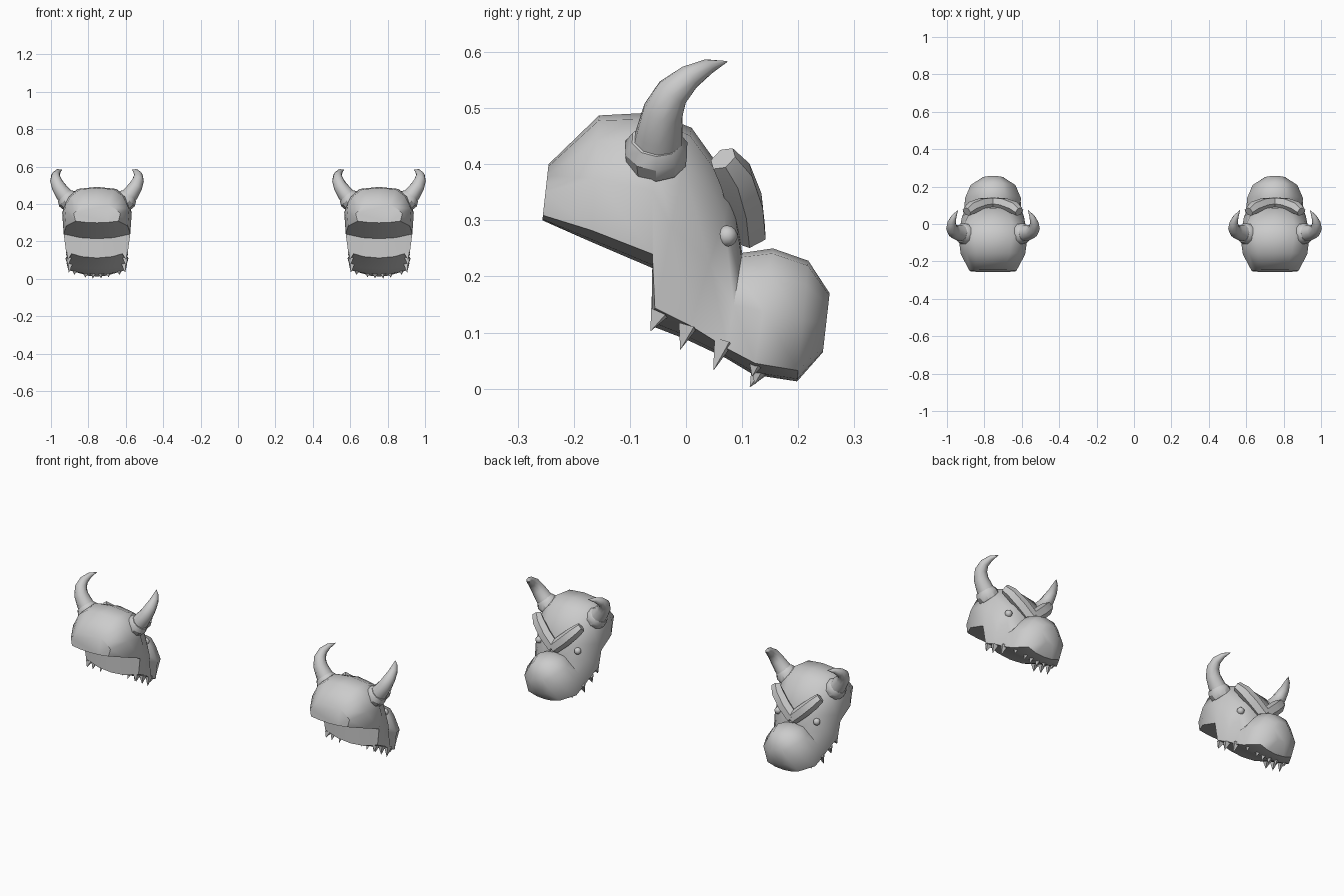
import bpy, bmesh, math
from mathutils import Vector

if "Cube" in bpy.data.objects:
    bpy.data.objects.remove(bpy.data.objects["Cube"])


def finish(name, bm, cx, angle):
    bmesh.ops.remove_doubles(bm, verts=bm.verts, dist=0.0004)
    bmesh.ops.recalc_face_normals(bm, faces=bm.faces)
    me = bpy.data.meshes.new(name)
    bm.to_mesh(me)
    bm.free()
    ob = bpy.data.objects.new(name, me)
    ob.location.x = cx
    bpy.context.collection.objects.link(ob)
    bpy.ops.object.select_all(action='DESELECT')
    ob.select_set(True)
    bpy.context.view_layer.objects.active = ob
    bpy.ops.object.shade_smooth_by_angle(angle=math.radians(angle))
    return ob


def loft(bm, rings):
    vs = [[bm.verts.new(p) for p in r] for r in rings]
    n = len(vs[0])
    for a, b in zip(vs, vs[1:]):
        for i in range(n):
            j = (i + 1) % n
            bm.faces.new((a[i], a[j], b[j], b[i]))
    bm.faces.new(vs[0])
    bm.faces.new(vs[-1])


def tube(bm, path, radii, n, side=1):
    pts = [Vector((p[0] * side, p[1], p[2])) for p in path]
    rings = []
    for k, p in enumerate(pts):
        t = pts[min(k + 1, len(pts) - 1)] - pts[max(k - 1, 0)]
        q = Vector((0, 0, 1)).rotation_difference(t.normalized())
        rings.append([p + q @ Vector((radii[k] * math.cos(a), radii[k] * math.sin(a), 0))
                      for a in (2 * math.pi * i / n for i in range(n))])
    loft(bm, rings)


# head sections from back of skull to muzzle tip:
# top y, top z, bottom y, bottom z, upper / middle / lower half width
SECTIONS = [
    (-.245, .400, -.256, .300, .100, .125, .115),
    (-.155, .487, -.170, .262, .150, .172, .165),
    (-.060, .492, -.060, .215, .172, .186, .178),
    (.010, .465, -.062, .112, .168, .178, .165),
    (.085, .360, .000, .088, .130, .165, .160),
    (.100, .242, .070, .055, .090, .140, .153),
    (.155, .250, .120, .025, .110, .150, .148),
    (.218, .228, .198, .013, .090, .120, .100),
    (.256, .170, .244, .065, .045, .055, .045),
]


def section(ty, tz, by, bz, wt, wm, wb):
    half = [(0, 0), (.6 * wt, .04), (.93 * wt, .2), (wm, .5), (wb, .91), (.5 * wb, .98), (0, 1)]
    loop = half + [(-x, t) for x, t in half[-2:0:-1]]
    return [(x, ty + (by - ty) * t, tz + (bz - tz) * t) for x, t in loop]


HORN = [(.150, -.052, .418), (.180, -.047, .455), (.206, -.041, .493), (.220, -.024, .528),
        (.221, .006, .555), (.208, .040, .574), (.188, .073, .583)]
HORN_R = [.048, .043, .037, .031, .023, .014, .001]
COLLAR = [(.140, -.053, .408), (.160, -.053, .428), (.174, -.052, .444)]
BROW = [(0, .112, .276), (.060, .105, .330), (.112, .088, .380), (.140, .066, .410)]
BROW_R = [.034, .036, .034, .026]
# fringe spikes: root and tip
FRINGE = [((.150, -.048, .135), (.155, -.063, .103)), ((.152, .003, .112), (.156, -.010, .070)),
          ((.145, .067, .085), (.150, .049, .033)), ((.118, .128, .055), (.120, .118, .022)),
          ((.060, .135, .042), (.062, .122, .008)), ((.020, .135, .040), (.022, .114, .003))]

for cx in (-.754, .754):
    # skull, face and muzzle
    bm = bmesh.new()
    loft(bm, [section(*s) for s in SECTIONS])
    finish("head", bm, cx, 50)

    # horns
    bm = bmesh.new()
    for s in (-1, 1):
        tube(bm, HORN, HORN_R, 10, s)
    finish("horns", bm, cx, 60)

    # collars at the horn roots
    bm = bmesh.new()
    for s in (-1, 1):
        tube(bm, COLLAR, [.055, .058, .046], 10, s)
    finish("horn_collars", bm, cx, 35)

    # V-shaped brow
    bm = bmesh.new()
    for s in (-1, 1):
        tube(bm, BROW, BROW_R, 6, s)
    finish("brow", bm, cx, 50)

    # eyes
    bm = bmesh.new()
    for s in (-1, 1):
        r = bmesh.ops.create_uvsphere(bm, u_segments=10, v_segments=7, radius=.019)
        bmesh.ops.translate(bm, verts=r["verts"], vec=(s * .122, .073, .272))
    finish("eyes", bm, cx, 60)

    # fringe spikes under jaw and chin
    bm = bmesh.new()
    for s in (-1, 1):
        for root, tip in FRINGE:
            tube(bm, [root, tip], [.020, .0005], 4, s)
    finish("fringe", bm, cx, 30)
